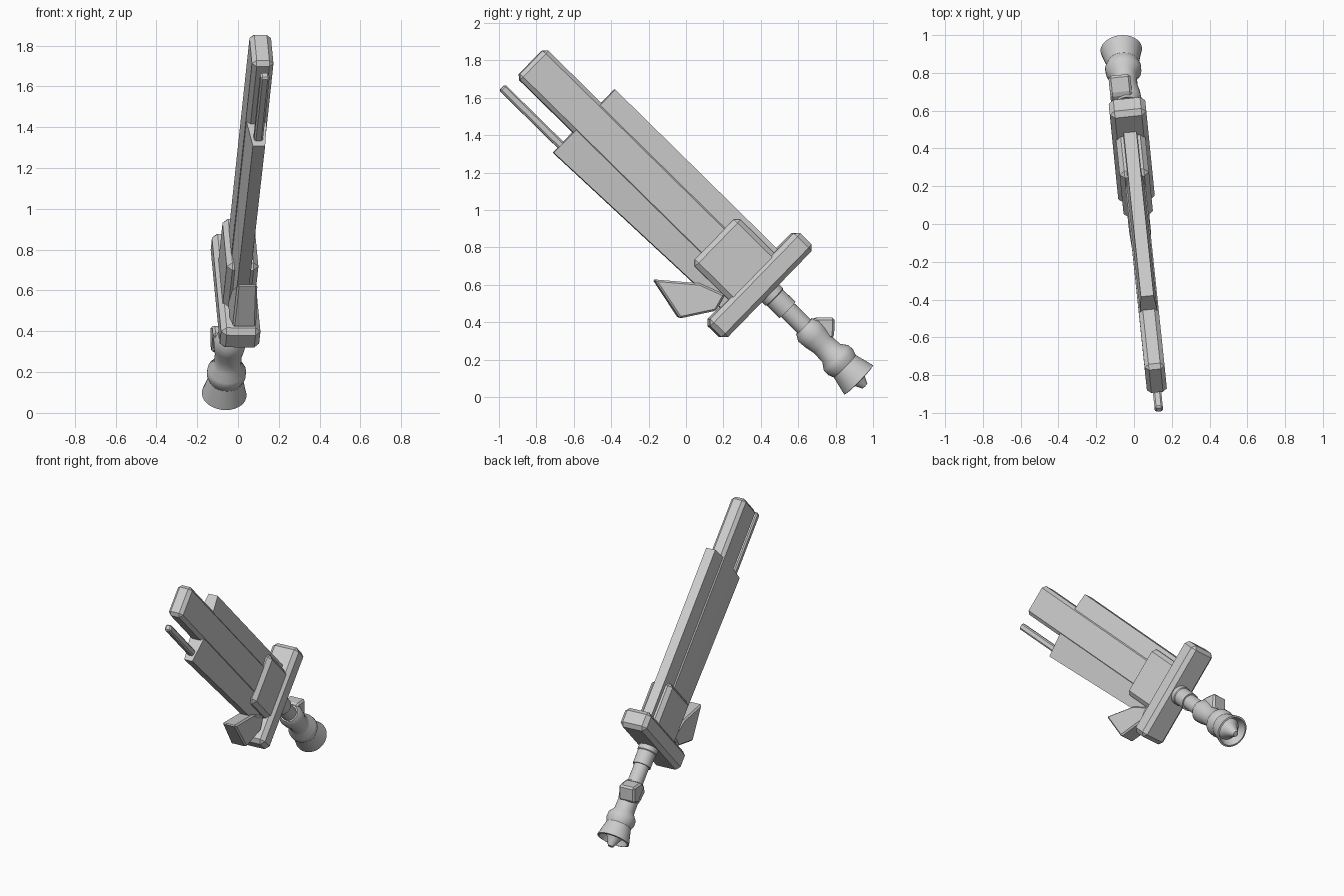
import bpy, bmesh, math
from mathutils import Matrix, Vector

cube = bpy.data.objects.get("Cube")
if cube:
    bpy.data.objects.remove(cube, do_unlink=True)

# Single flat colour
grey = bpy.data.materials.new("light_grey")
grey.use_nodes = True
COLOUR = (0.6, 0.6, 0.6, 1)
grey.diffuse_color = COLOUR
grey.node_tree.nodes["Principled BSDF"].inputs["Base Color"].default_value = COLOUR

# Sword frame: local x = thickness, y = width, z = length towards the tip
along = Vector((0.075, -0.713, 0.701)).normalized()
across = Vector((-0.07, 0.701, 0.713))
across = (across - along * across.dot(along)).normalized()
thick = across.cross(along)
FRAME = Matrix((thick, across, along)).transposed().to_4x4()
FRAME.translation = (-0.012, 0.393, 0.599)


def add_object(name, bm, bevel=0, smooth=False):
    bmesh.ops.recalc_face_normals(bm, faces=bm.faces)
    mesh = bpy.data.meshes.new(name)
    bm.to_mesh(mesh)
    bm.free()
    mesh.materials.append(grey)
    obj = bpy.data.objects.new(name, mesh)
    bpy.context.collection.objects.link(obj)
    obj.matrix_world = FRAME
    if bevel:
        mod = obj.modifiers.new("Bevel", "BEVEL")
        mod.width = bevel
        mod.segments = 1
        mod.limit_method = "ANGLE"
    if smooth:
        bpy.ops.object.select_all(action="DESELECT")
        obj.select_set(True)
        bpy.context.view_layer.objects.active = obj
        bpy.ops.object.shade_smooth_by_angle(angle=math.radians(35))
    return obj


def plate(name, outline, bevel=0, shift=0):
    """Outline of (width, length, half thickness) points, closed on both sides."""
    bm = bmesh.new()
    sides = [[bm.verts.new((shift + s * h, t, l)) for t, l, h in outline] for s in (-1, 1)]
    bm.faces.new(sides[0])
    bm.faces.new(sides[1])
    for i in range(len(outline)):
        j = (i + 1) % len(outline)
        bm.faces.new((sides[0][i], sides[0][j], sides[1][j], sides[1][i]))
    return add_object(name, bm, bevel)


def block(name, t0, t1, l0, l1, half, bevel):
    return plate(name, [(t0, l0, half), (t1, l0, half), (t1, l1, half), (t0, l1, half)], bevel)


def lathe(name, profile, offset=0.01, segments=32):
    """Spin (radius, length) points around the grip axis."""
    bm = bmesh.new()
    verts = [bm.verts.new((r, offset, l)) for r, l in profile]
    edges = [bm.edges.new(pair) for pair in zip(verts, verts[1:])]
    bmesh.ops.spin(bm, geom=verts + edges, cent=(0, offset, 0), axis=(0, 0, 1),
                   angle=math.tau, steps=segments, use_merge=True)
    bmesh.ops.remove_doubles(bm, verts=bm.verts, dist=0.0001)
    return add_object(name, bm, smooth=True)


# Blade: thick core, tapered back plate and tapered cutting plate
block("blade_core", -0.118, 0.1, 0, 1.712, 0.053, 0.022)
plate("blade_back_plate", [(0.08, 0, 0.046), (0.203, 0, 0.034),
                           (0.203, 1.288, 0.034), (0.08, 1.288, 0.046)])
plate("blade_edge_plate", [(-0.1, 0, 0.05), (-0.232, 0, 0.03),
                           (-0.269, 1.288, 0.03), (-0.1, 1.288, 0.05)])
block("blade_spike", -0.234, -0.19, 1.2, 1.728, 0.022, 0.009)

# Base block, guard and front fin
block("blade_base_block", -0.175, 0.175, 0, 0.348, 0.078, 0.026)
block("guard", -0.347, 0.347, -0.068, 0.068, 0.097, 0.026)
plate("front_fin", [(-0.378, 0.43, 0.05), (-0.43, 0.185, 0.058), (-0.265, 0.075, 0.058),
                    (-0.17, 0.1, 0.055), (-0.221, 0.24, 0.05)], 0.01)

# Handle
lathe("handle_collar", [(0, -0.02), (0.066, -0.02), (0.066, -0.1), (0.061, -0.105),
                        (0.061, -0.2), (0, -0.2)])
lathe("handle_neck", [(0.051, -0.18), (0.051, -0.36)])
lathe("grip", [(0, -0.325), (0.06, -0.325), (0.08, -0.36), (0.076, -0.41), (0.066, -0.46),
               (0.068, -0.53), (0.094, -0.565), (0.096, -0.6), (0.084, -0.63),
               (0.11, -0.735), (0.098, -0.738), (0.075, -0.69), (0.05, -0.72),
               (0.035, -0.75), (0.018, -0.783), (0, -0.785)])
plate("grip_block", [(0.02, -0.33, 0.058), (0.085, -0.335, 0.058),
                     (0.156, -0.408, 0.058), (0.08, -0.48, 0.058), (0.02, -0.46, 0.058)],
      0.012, shift=-0.025)
